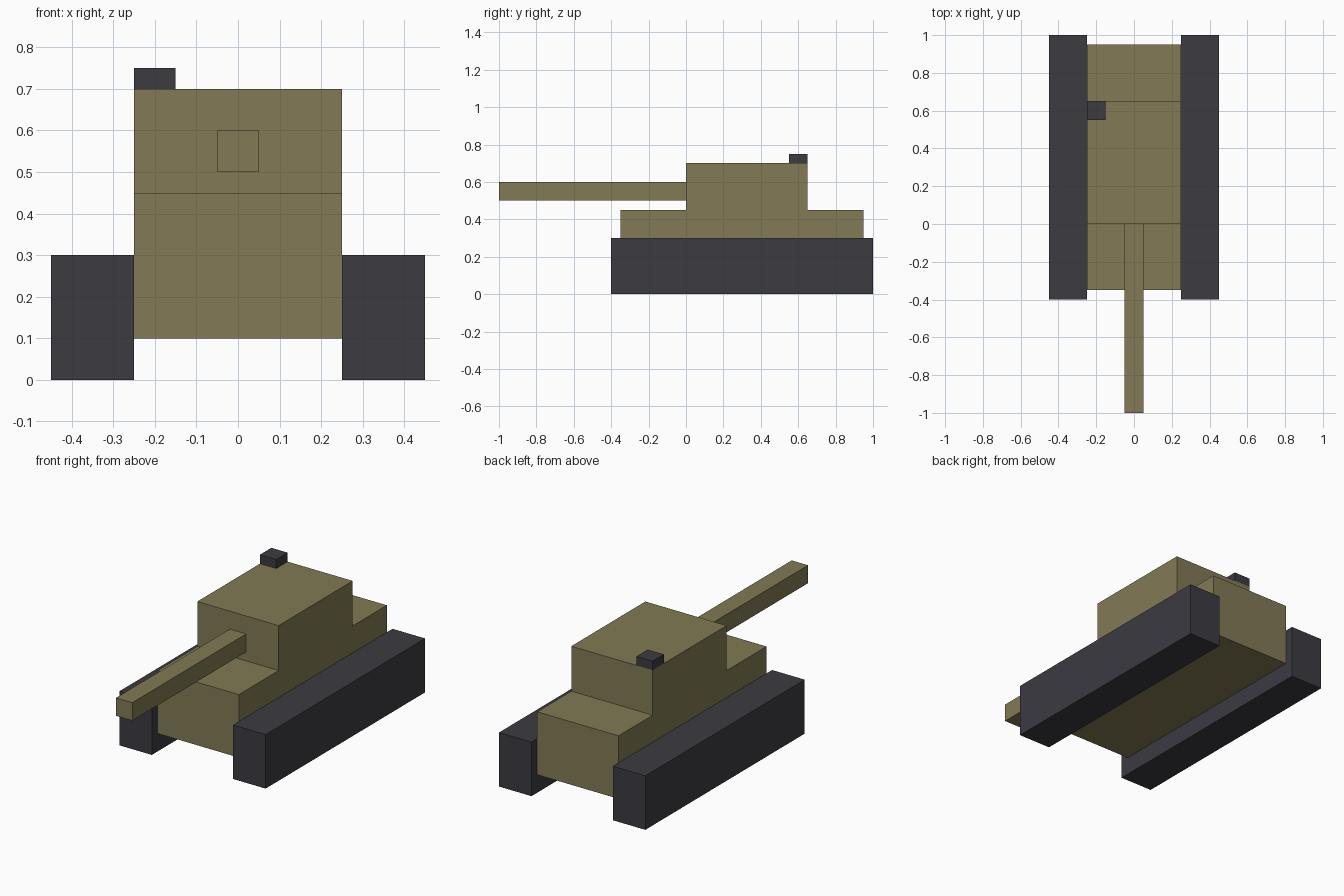
import bpy, bmesh

if "Cube" in bpy.data.objects:
    bpy.data.objects.remove(bpy.data.objects["Cube"])


def material(name, rgb):
    m = bpy.data.materials.new(name)
    m.diffuse_color = (*rgb, 1.0)
    m.use_nodes = True
    m.node_tree.nodes["Principled BSDF"].inputs["Base Color"].default_value = m.diffuse_color
    return m


olive = material("olive", (0.223, 0.195, 0.091))
charcoal = material("charcoal", (0.045, 0.043, 0.053))


def extrude_profile(name, profile, x0, x1, mat):
    """Extrude a closed (y, z) outline from x0 to x1."""
    bm = bmesh.new()
    face = bm.faces.new([bm.verts.new((x0, y, z)) for y, z in profile])
    out = bmesh.ops.extrude_face_region(bm, geom=[face])
    verts = [g for g in out["geom"] if isinstance(g, bmesh.types.BMVert)]
    bmesh.ops.translate(bm, verts=verts, vec=(x1 - x0, 0, 0))
    bmesh.ops.recalc_face_normals(bm, faces=bm.faces)
    mesh = bpy.data.meshes.new(name)
    bm.to_mesh(mesh)
    bm.free()
    mesh.materials.append(mat)
    obj = bpy.data.objects.new(name, mesh)
    bpy.context.collection.objects.link(obj)
    return obj


def box(name, x, y, z, mat):
    outline = [(y[0], z[0]), (y[1], z[0]), (y[1], z[1]), (y[0], z[1])]
    return extrude_profile(name, outline, x[0], x[1], mat)


# Hull and turret share one stepped side profile
extrude_profile("hull_and_turret", [
    (-0.35, 0.1), (0.95, 0.1), (0.95, 0.45), (0.65, 0.45),
    (0.65, 0.7), (0.0, 0.7), (0.0, 0.45), (-0.35, 0.45)], -0.25, 0.25, olive)

# Gun barrel pointing forward
box("gun_barrel", (-0.05, 0.05), (-1.0, 0.0), (0.5, 0.6), olive)

# Tracks, the left one mirrored from the right
track = box("tracks", (0.25, 0.45), (-0.4, 1.0), (0.0, 0.3), charcoal)
mirror = track.modifiers.new("mirror", "MIRROR")
mirror.use_mirror_merge = False

# Small hatch on the rear left turret corner
box("roof_hatch", (-0.25, -0.15), (0.55, 0.65), (0.7, 0.75), charcoal)
